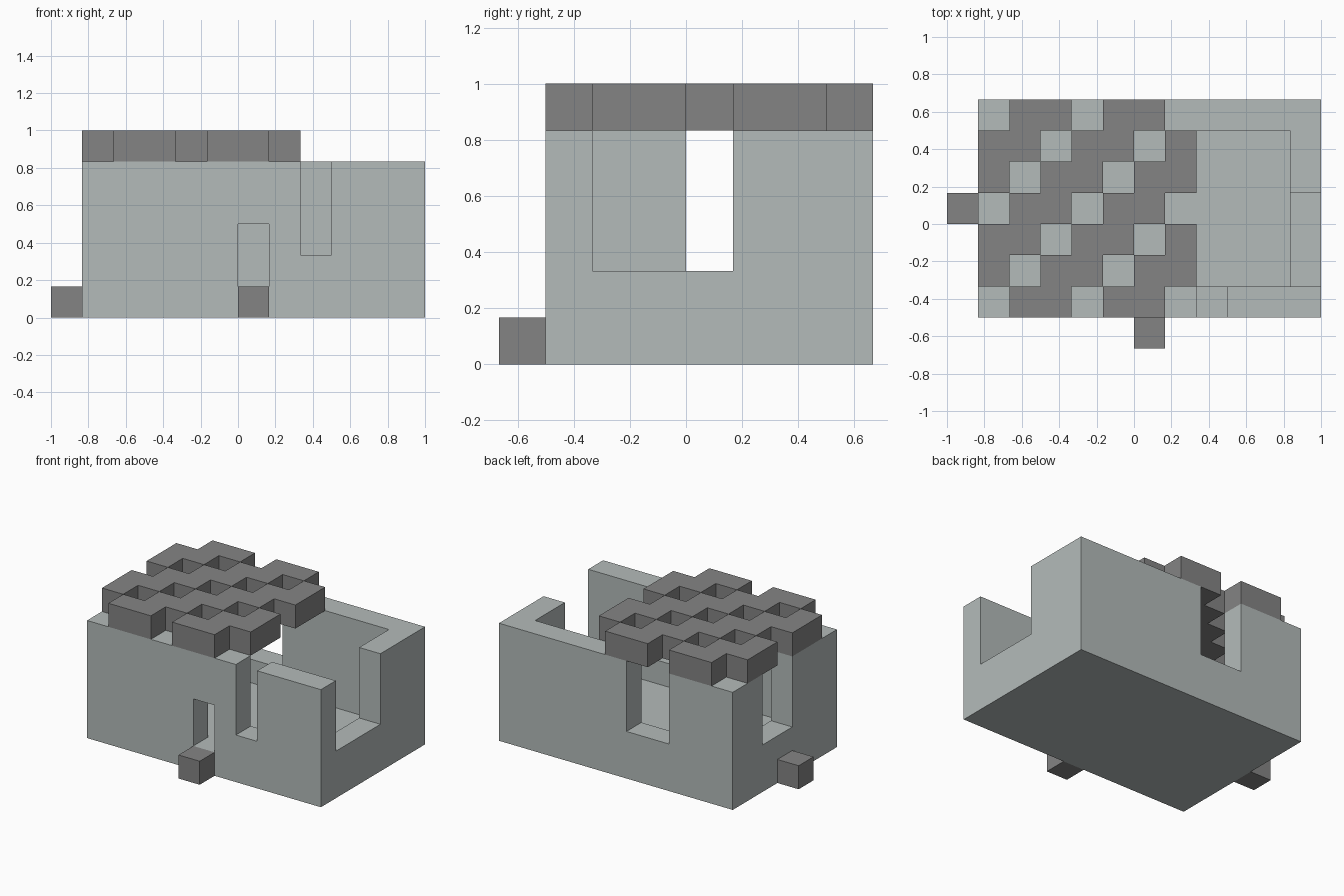
import bpy
import bmesh

U = 1 / 6  # one block

cube = bpy.data.objects.get("Cube")
if cube:
    bpy.data.objects.remove(cube, do_unlink=True)


def material(name, rgb):
    mat = bpy.data.materials.new(name)
    mat.use_nodes = True
    mat.diffuse_color = (*rgb, 1)
    mat.node_tree.nodes["Principled BSDF"].inputs["Base Color"].default_value = (*rgb, 1)
    return mat


light_stone = material("light grey stone", (0.456, 0.497, 0.491))
dark_stone = material("dark grey stone", (0.231, 0.231, 0.231))


def add_object(name, bm, mat):
    mesh = bpy.data.meshes.new(name)
    bm.to_mesh(mesh)
    bm.free()
    mesh.materials.append(mat)
    obj = bpy.data.objects.new(name, mesh)
    bpy.context.collection.objects.link(obj)
    return obj


def box(name, x, y, z, mat):
    """Box spanning the given (min, max) block ranges."""
    bm = bmesh.new()
    bmesh.ops.create_cube(bm, size=1)
    for v in bm.verts:
        v.co = [U * (r[0] if c < 0 else r[1]) for c, r in zip(v.co, (x, y, z))]
    return add_object(name, bm, mat)


# House shell: a solid block, hollowed and cut through
shell = box("house_shell", (-5, 6), (-3, 4), (0, 5), light_stone)
openings = {
    "room": ((-4, 5), (-2, 3), (1, 6)),
    "front_door": ((0, 1), (-3.5, -1.5), (1, 3)),
    "front_window": ((2, 3), (-3.5, -1.5), (2, 6)),
    "back_window": ((-2, 0), (2.5, 4.5), (2, 6)),
    "right_window": ((-5.5, -3.5), (0, 2), (2, 6)),
    "left_window": ((4.5, 6.5), (-2, 1), (2, 6)),
}
cutters = []
for name, spans in openings.items():
    cutter = box(name + "_cutter", *spans, light_stone)
    cutter.hide_render = True
    cutters.append(cutter)
    mod = shell.modifiers.new(name, 'BOOLEAN')
    mod.operation = 'DIFFERENCE'
    mod.solver = 'EXACT'
    mod.object = cutter

# Bake the cuts and drop the cutters
depsgraph = bpy.context.evaluated_depsgraph_get()
cut_mesh = bpy.data.meshes.new_from_object(shell.evaluated_get(depsgraph))
shell.modifiers.clear()
shell.data = cut_mesh
for cutter in cutters:
    bpy.data.objects.remove(cutter, do_unlink=True)

# Roof lattice: every third block is missing along diagonals
bm = bmesh.new()
for i in range(-5, 2):
    for j in range(-3, 4):
        if (i - j) % 3 != 1:
            corners = ((i, j), (i + 1, j), (i + 1, j + 1), (i, j + 1))
            bm.faces.new([bm.verts.new((a * U, b * U, 5 * U)) for a, b in corners])
bmesh.ops.remove_doubles(bm, verts=bm.verts[:], dist=0.001)
base = bm.faces[:]
raised = bmesh.ops.extrude_face_region(bm, geom=base, use_keep_orig=True)["geom"]
bmesh.ops.translate(bm, vec=(0, 0, U),
                    verts=[g for g in raised if isinstance(g, bmesh.types.BMVert)])
bmesh.ops.reverse_faces(bm, faces=base)
add_object("roof_lattice", bm, dark_stone)

# Doorsteps
box("front_step", (0, 1), (-4, -3), (0, 1), dark_stone)
box("side_step", (-6, -5), (0, 1), (0, 1), dark_stone)
